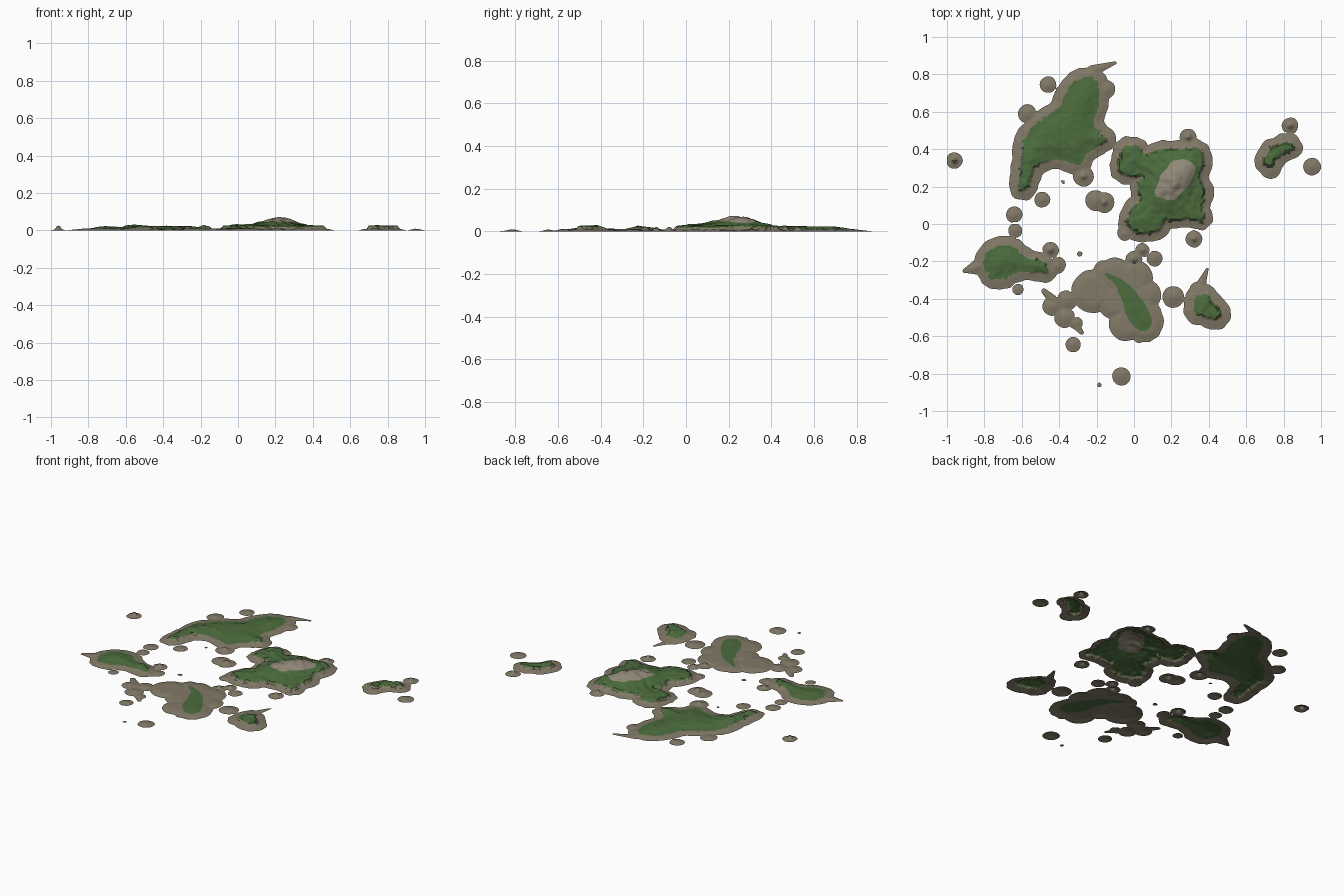
import bpy, bmesh, math
from mathutils import Vector, noise

if "Cube" in bpy.data.objects:
    bpy.data.objects.remove(bpy.data.objects["Cube"])

STEP = 0.009


def material(name, rgb):
    m = bpy.data.materials.new(name)
    m.diffuse_color = (*rgb, 1)
    m.use_nodes = True
    m.node_tree.nodes["Principled BSDF"].inputs["Base Color"].default_value = m.diffuse_color
    return m


MATS = [material("beach", (0.225, 0.195, 0.138)),
        material("grass", (0.072, 0.150, 0.047)),
        material("summit_rock", (0.285, 0.250, 0.190))]


def smooth(t):
    t = max(0.0, min(1.0, t))
    return t * t * (3 - 2 * t)


def round_off(pts):
    # one corner-cutting pass on a closed outline
    out = []
    for (ax, ay), (bx, by) in zip(pts, pts[1:] + pts[:1]):
        out += [(ax * .78 + bx * .22, ay * .78 + by * .22), (ax * .22 + bx * .78, ay * .22 + by * .78)]
    return out


def seg_dist(x, y, ax, ay, bx, by):
    dx, dy = bx - ax, by - ay
    t = max(0, min(1, ((x - ax) * dx + (y - ay) * dy) / (dx * dx + dy * dy + 1e-12)))
    return math.hypot(x - ax - t * dx, y - ay - t * dy), t


def poly_dist(x, y, pts):
    # signed distance, negative inside
    best, inside = 9.0, False
    ax, ay = pts[-1]
    for bx, by in pts:
        best = min(best, seg_dist(x, y, ax, ay, bx, by)[0])
        if (ay > y) != (by > y) and x < (bx - ax) * (y - ay) / (by - ay) + ax:
            inside = not inside
        ax, ay = bx, by
    return -best if inside else best


def cut(bm, field):
    # split the mesh exactly along field = 0
    val = {v: field(v.co.x, v.co.y) for v in bm.verts}
    new = set()
    for e in list(bm.edges):
        a, b = e.verts
        if val[a] * val[b] < 0:
            new.add(bmesh.utils.edge_split(e, a, val[a] / (val[a] - val[b]))[1])
    for f in list(bm.faces):
        hits = [v for v in f.verts if v in new]
        if len(hits) == 2:
            bmesh.utils.face_split(f, hits[0], hits[1])


def summit(x, y):
    # tilted oval around the highest hill
    c, s = math.cos(0.9), math.sin(0.9)
    u, w = x - 0.22, y - 0.24
    n = noise.noise(Vector((x * 16, y * 16, 5))) * 0.15
    return math.hypot((u * c + w * s) / 0.135, (w * c - u * s) / 0.075) - 1 + n


def island(name, core=None, margin=0.05, discs=(), spits=(), cliff=0.0,
           dome=0.0, crags=None, peak=False):
    """core: grass outline; discs: (x, y, r, rock height); spits: tapering capsules;
    crags: (x, y, r) zones where the grass edge is a cliff (None = everywhere)."""
    core = round_off(core) if core else None
    cache = {}

    def fields(x, y):
        key = (round(x, 6), round(y, 6))
        if key in cache:
            return cache[key]
        n = noise.noise(Vector((x * 22, y * 22, 1)))
        fine = noise.noise(Vector((x * 55, y * 55, 7)))
        d, shore = 1.0, 9.0
        if core:
            raw = poly_dist(x, y, core)
            d = raw + n * 0.007 + fine * (0.011 if cliff else 0.001)
            shore = raw - margin + n * 0.008
        for cx, cy, r, _ in discs:
            shore = min(shore, math.hypot(x - cx, y - cy) - r + n * 0.003)
        for ax, ay, bx, by, r0, r1 in spits:
            q, t = seg_dist(x, y, ax, ay, bx, by)
            shore = min(shore, q - r0 - (r1 - r0) * t)
        cache[key] = (shore, d)
        return cache[key]

    def shore_f(x, y):
        return max(fields(x, y)[0], -1.0 - x)

    def height(x, y):
        shore, d = fields(x, y)
        h = 0.010 * smooth(-shore / 0.06 + 0.12) - 0.0004
        bump = noise.noise(Vector((x * 30, y * 30, 3)))
        k = 1.0
        if crags is not None:
            k = max([smooth(1.6 - 1.6 * math.hypot(x - a, y - b) / r) for a, b, r in crags] + [0])
        h += cliff * k * smooth(0.5 - d / 0.013) * (1 + 0.3 * bump)
        if d < 0:
            h += dome * smooth(-d / 0.09) * (1 + 0.2 * bump)
        for cx, cy, r, rock in discs:
            h += rock * smooth(1.3 - math.hypot(x - cx, y - cy) / 0.017)
        if peak:
            h += 0.037 * math.exp(-1.0 * (summit(x, y) + 1) ** 2)
        return max(0.0, h + 0.0008 * bump * smooth(-shore / 0.03))

    # flat grid trimmed at the shoreline
    pts = [(x, y, margin) for x, y in core or []] + [(x, y, r) for x, y, r, _ in discs]
    for ax, ay, bx, by, r0, r1 in spits:
        pts += [(ax, ay, r0), (bx, by, r1)]
    x0, y0 = (min(p[i] - p[2] for p in pts) - 0.02 for i in (0, 1))
    x1, y1 = (max(p[i] + p[2] for p in pts) + 0.02 for i in (0, 1))
    nx, ny = int((x1 - x0) / STEP) + 1, int((y1 - y0) / STEP) + 1
    bm = bmesh.new()
    grid = [[bm.verts.new((x0 + i * STEP, y0 + j * STEP, 0)) for i in range(nx + 1)]
            for j in range(ny + 1)]
    for j in range(ny):
        for i in range(nx):
            quad = (grid[j][i], grid[j][i + 1], grid[j + 1][i + 1], grid[j + 1][i])
            if any(shore_f(v.co.x, v.co.y) < 0 for v in quad):
                bm.faces.new(quad)
    bmesh.ops.delete(bm, geom=[v for v in bm.verts if not v.link_faces], context='VERTS')
    cut(bm, shore_f)
    outside = []
    for f in bm.faces:
        c = f.calc_center_median()
        if shore_f(c.x, c.y) > 0:
            outside.append(f)
    bmesh.ops.delete(bm, geom=outside, context='FACES')
    # grass and summit borders
    if core:
        cut(bm, lambda x, y: fields(x, y)[1])
    if peak:
        cut(bm, summit)
    for f in bm.faces:
        c = f.calc_center_median()
        if peak and summit(c.x, c.y) < 0:
            f.material_index = 2
        elif fields(c.x, c.y)[1] < 0:
            f.material_index = 1
    for v in bm.verts:
        v.co.z = height(v.co.x, v.co.y)
    bmesh.ops.triangulate(bm, faces=bm.faces[:])
    bm.normal_update()
    me = bpy.data.meshes.new(name)
    bm.to_mesh(me)
    bm.free()
    for m in MATS:
        me.materials.append(m)
    ob = bpy.data.objects.new(name, me)
    bpy.context.collection.objects.link(ob)
    bpy.ops.object.select_all(action='DESELECT')
    ob.select_set(True)
    bpy.context.view_layer.objects.active = ob
    bpy.ops.object.shade_smooth_by_angle(angle=math.radians(35))


# main island with cliffs all round and the summit
island("main_island",
       [(-.09, .29), (-.06, .42), (.02, .42), (.06, .36), (.13, .40), (.25, .40), (.35, .41),
        (.38, .33), (.345, .25), (.385, .17), (.355, .10), (.38, .01), (.30, .03), (.20, .02),
        (.16, .02), (.14, -.04), (.03, -.055), (-.045, -.01), (-.02, .08), (.04, .13),
        (.02, .21), (.05, .27), (-.03, .25)], 0.047,
       [(.29, .465, .045, .012), (.32, -.08, .045, .012), (-.05, -.05, .04, 0)],
       cliff=.014, dome=.009, peak=True)

# long northern island
island("north_island",
       [(-.30, .78), (-.20, .79), (-.18, .67), (-.22, .53), (-.18, .49), (-.14, .45), (-.19, .42),
        (-.25, .38), (-.29, .31), (-.42, .35), (-.53, .32), (-.57, .18), (-.62, .18), (-.60, .37),
        (-.59, .46), (-.50, .56), (-.40, .61), (-.36, .72)], 0.052,
       [(-.46, .745, .044, 0), (-.27, .255, .055, .012), (-.57, .59, .05, 0), (-.15, .72, .05, 0)],
       [(-.22, .82, -.10, .862, .03, .008)],
       cliff=.013, dome=.013, crags=[(-.59, .28, .20), (-.15, .45, .08)])

# western island with a pointed spit
island("west_island",
       [(-.81, -.22), (-.79, -.15), (-.72, -.11), (-.64, -.12), (-.58, -.18), (-.48, -.20),
        (-.45, -.27), (-.56, -.25), (-.66, -.27), (-.69, -.30), (-.77, -.30)], 0.048,
       [(-.445, -.14, .044, .012), (-.635, -.035, .037, 0), (-.64, .05, .044, 0),
        (-.41, -.22, .045, 0)],
       [(-.80, -.22, -.905, -.25, .06, .012)],
       cliff=.010, dome=.013, crags=[(-.5, -.2, .1)])

# broad sandy southern island with ragged shoals
island("south_island",
       [(-.17, -.255), (-.11, -.27), (-.03, -.32), (.05, -.41), (.10, -.51), (.08, -.57),
        (.02, -.57), (-.03, -.51), (-.07, -.40), (-.10, -.32)], 0.062,
       [(-.22, -.36, .115, 0), (-.10, -.27, .09, 0), (0, -.29, .10, 0), (.06, -.38, .085, 0),
        (-.04, -.53, .095, 0), (.065, -.52, .095, 0), (0, -.19, .045, .012), (.045, -.14, .038, .008),
        (.11, -.185, .042, 0), (-.10, -.41, .1, 0), (-.36, -.41, .055, 0), (-.44, -.44, .05, 0),
        (-.37, -.50, .055, 0), (-.31, -.53, .035, 0)],
       [(-.42, -.42, -.48, -.36, .03, .015), (-.32, -.53, -.28, -.58, .025, .012)],
       dome=.008)

# small craggy south-eastern island
island("south_east_island",
       [(.32, -.39), (.38, -.37), (.42, -.42), (.47, -.48), (.44, -.52), (.38, -.49), (.32, -.48)],
       0.055, [(.21, -.39, .058, 0), (.35, -.36, .055, 0)],
       [(.36, -.32, .392, -.24, .025, .007)],
       cliff=.014, dome=.006, crags=[(.42, -.46, .13)])

# far eastern island
island("east_island",
       [(.69, .32), (.71, .39), (.78, .43), (.84, .44), (.86, .40), (.78, .37), (.73, .30)],
       0.048, [(.835, .525, .044, .012), (.73, .30, .058, 0)], cliff=.015, dome=.005)

# twin islet in the lagoon
island("lagoon_islet", discs=[(-.205, .125, .056, 0), (-.16, .115, .055, .013)])

# scattered round islets and tiny shoals
ISLETS = [(-.96, .34, .044, .016), (.952, .307, .047, 0), (-.49, .13, .042, 0),
          (-.325, -.645, .041, 0), (-.068, -.815, .049, 0), (-.185, -.86, .012, 0),
          (-.62, -.35, .03, 0), (-.29, -.16, .014, 0), (-.38, .225, .008, 0)]
for i, d in enumerate(ISLETS):
    island(f"islet_{i + 1}", discs=[d])
